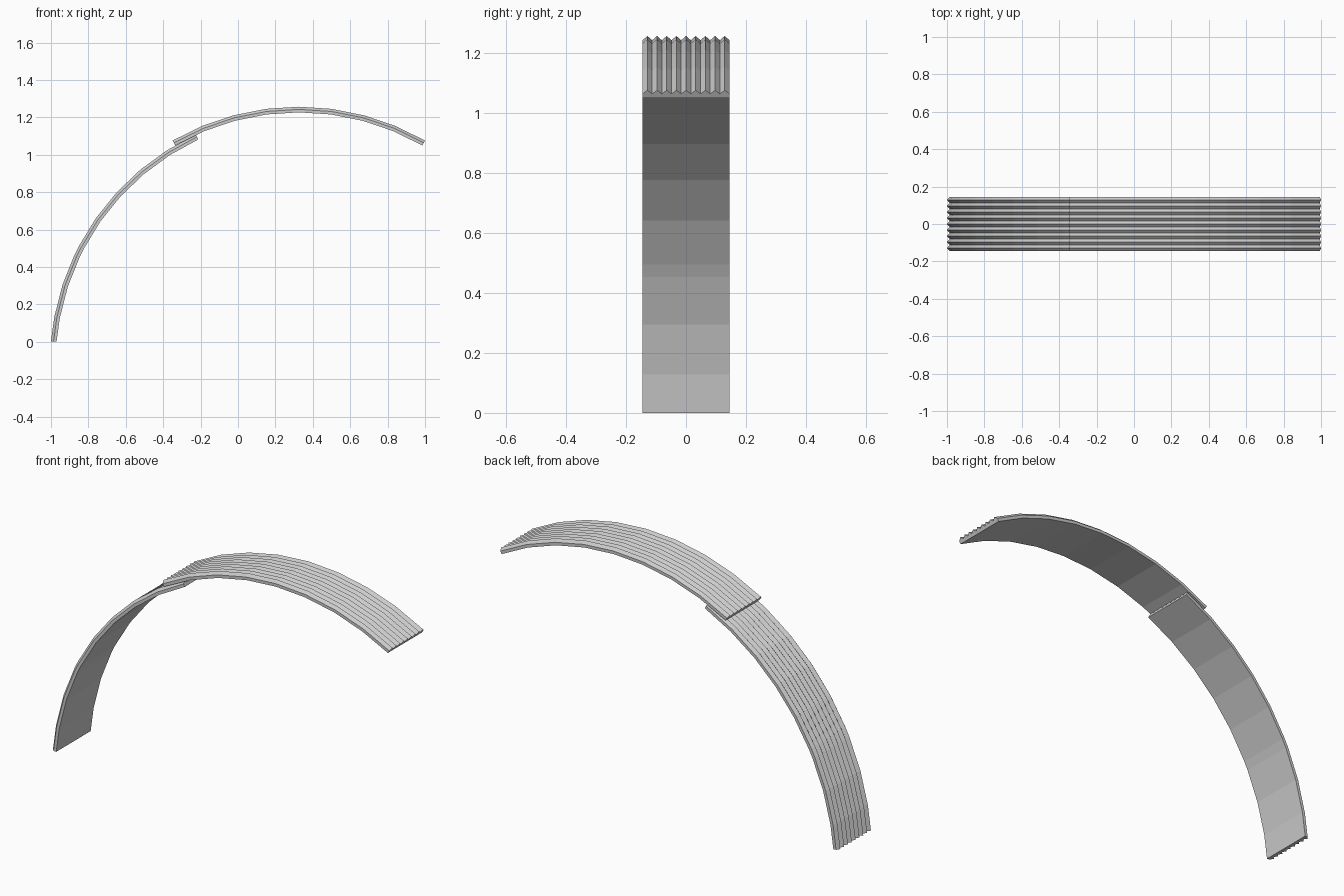
import bpy, bmesh, math

if "Cube" in bpy.data.objects:
    bpy.data.objects.remove(bpy.data.objects["Cube"])

R = 1.35          # outer radius, measured on the ridges
THICK = 0.03      # ridge to smooth underside
DEPTH = 0.014     # groove depth
HALF_W = 0.145
RIDGES = 9

steel = bpy.data.materials.new("light grey steel")
steel.diffuse_color = (0.6, 0.6, 0.6, 1)
steel.use_nodes = True
steel.node_tree.nodes["Principled BSDF"].inputs["Base Color"].default_value = steel.diffuse_color

# Cross-section as (y, radius): zigzag outside, flat inside
n = RIDGES * 2
section = [(-HALF_W + 2 * HALF_W * i / n, R if i % 2 else R - DEPTH)
           for i in range(n + 1)]
section += [(HALF_W, R - THICK), (-HALF_W, R - THICK)]


def curved_panel(name, cx, cz, start, steps):
    """Sweep the corrugated section clockwise along an arc."""
    bm = bmesh.new()
    rings = []
    for s in steps:
        a = math.radians(start - s)
        rings.append([bm.verts.new((cx + r * math.cos(a), y, cz + r * math.sin(a)))
                      for y, r in section])
    m = len(section)
    for a, b in zip(rings, rings[1:]):
        for i in range(m):
            j = (i + 1) % m
            bm.faces.new((a[i], a[j], b[j], b[i]))
    bm.faces.new(rings[0])
    bm.faces.new(rings[-1][::-1])
    bmesh.ops.recalc_face_normals(bm, faces=bm.faces)
    mesh = bpy.data.meshes.new(name)
    bm.to_mesh(mesh)
    bm.free()
    mesh.materials.append(steel)
    obj = bpy.data.objects.new(name, mesh)
    bpy.context.collection.objects.link(obj)
    return obj


# Lower panel rises from the ground; upper panel overlaps its top end
tilt = math.radians(5)
curved_panel("lower_panel", -1 + R * math.cos(tilt), 0.003 - R * math.sin(tilt), 175,
             [0, 5.6, 13.1, 20.5, 22.5, 30, 37.5, 45, 52.5, 60])
curved_panel("upper_panel", 0.325, 1.257 - R, 120, [7.5 * i for i in range(9)])
